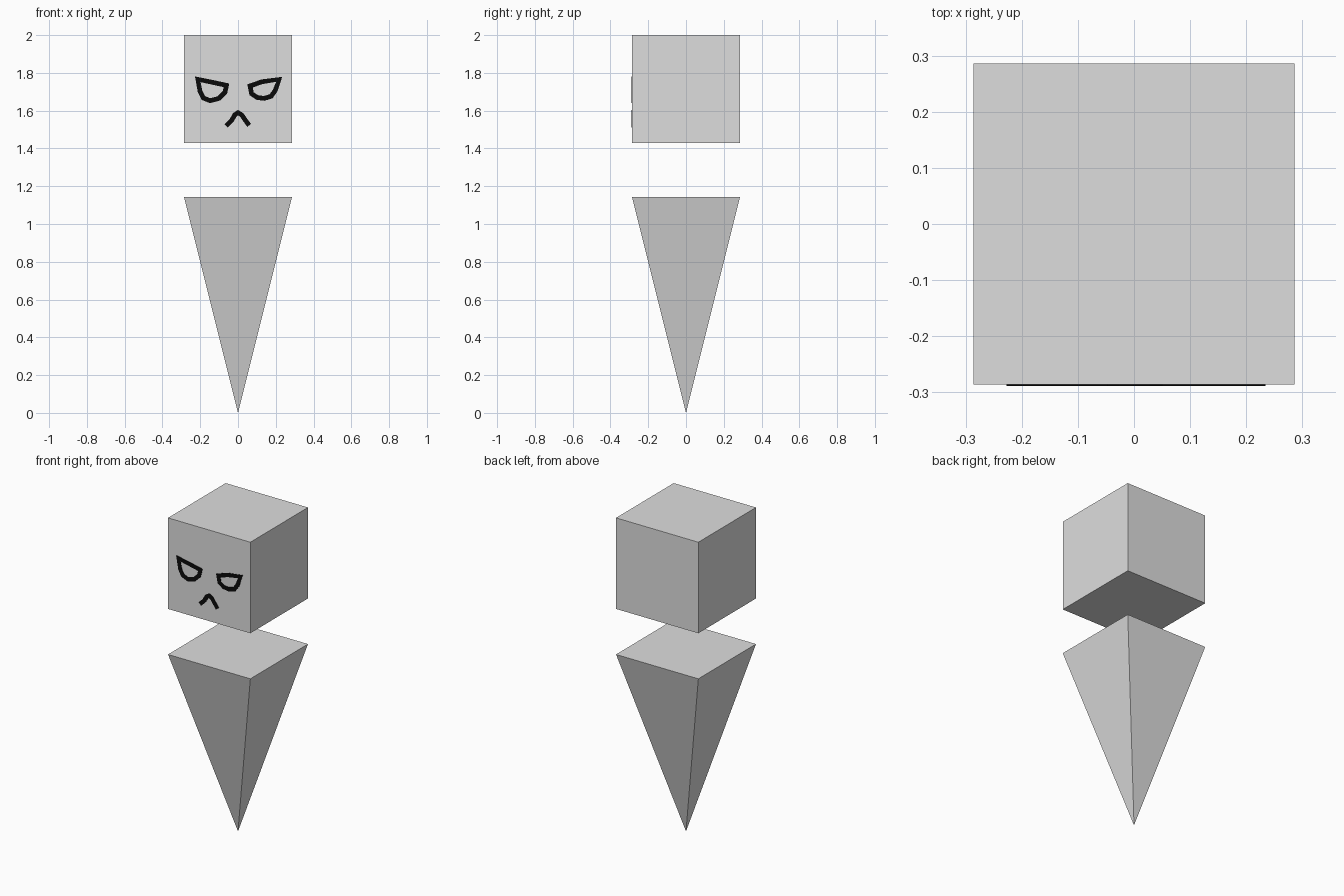
import bpy, bmesh, math
from mathutils import Vector

if "Cube" in bpy.data.objects:
    bpy.data.objects.remove(bpy.data.objects["Cube"])

HALF = 2 / 7          # half width of head and body
BODY_TOP = 8 / 7
STROKE = 0.025        # painted line width


def material(name, value):
    m = bpy.data.materials.new(name)
    m.diffuse_color = (value, value, value, 1)
    m.use_nodes = True
    m.node_tree.nodes["Principled BSDF"].inputs["Base Color"].default_value = m.diffuse_color
    return m


grey = material("light_grey", 0.73)
black = material("black", 0.003)


def add_object(name, bm, mat):
    bmesh.ops.recalc_face_normals(bm, faces=bm.faces)
    me = bpy.data.meshes.new(name)
    bm.to_mesh(me)
    bm.free()
    me.materials.append(mat)
    ob = bpy.data.objects.new(name, me)
    bpy.context.collection.objects.link(ob)
    return ob


def stroke(name, pts, closed):
    """Thin plate on the front of the head following a mitred (x, z) line."""
    pts = [Vector(p) for p in pts]
    n = len(pts)
    bm = bmesh.new()
    rails = []
    for i, p in enumerate(pts):
        a = pts[i - 1] if closed or i > 0 else p - (pts[1] - p)
        b = pts[(i + 1) % n] if closed or i < n - 1 else p + (p - pts[i - 1])
        d0, d1 = (p - a).normalized(), (b - p).normalized()
        n0, n1 = Vector((-d0.y, d0.x)), Vector((-d1.y, d1.x))
        m = (n0 + n1).normalized()
        off = m * (STROKE / 2 / max(m.dot(n0), 0.6))
        rails.append([bm.verts.new((q.x, -HALF - 0.003, q.y)) for q in (p + off, p - off)])
    for i in range(n if closed else n - 1):
        (a, b), (c, d) = rails[i], rails[(i + 1) % n]
        bm.faces.new((a, b, d, c))
    # give the plate its thickness, back into the head surface
    ext = bmesh.ops.extrude_face_region(bm, geom=bm.faces[:], use_keep_orig=True)
    for v in ext["geom"]:
        if isinstance(v, bmesh.types.BMVert):
            v.co.y += 0.004
    return add_object(name, bm, black)


# Head cube
bm = bmesh.new()
bmesh.ops.create_cube(bm, size=2 * HALF)
bmesh.ops.translate(bm, verts=bm.verts, vec=(0, 0, 2 - HALF))
add_object("head", bm, grey)

# Body: upside-down square pyramid
bm = bmesh.new()
tip = bm.verts.new((0, 0, 0))
rim = [bm.verts.new((x * HALF, y * HALF, BODY_TOP))
       for x, y in ((-1, -1), (1, -1), (1, 1), (-1, 1))]
bm.faces.new(rim)
for i in range(4):
    bm.faces.new((tip, rim[i], rim[(i + 1) % 4]))
add_object("body", bm, grey)

# Scowling eyes and frowning mouth
stroke("left_eye", [(-0.213, 1.766), (-0.130, 1.749), (-0.061, 1.734), (-0.069, 1.697),
                    (-0.101, 1.665), (-0.148, 1.653), (-0.183, 1.667), (-0.201, 1.702)], True)
stroke("right_eye", [(0.218, 1.766), (0.127, 1.753), (0.064, 1.731), (0.072, 1.690),
                     (0.101, 1.670), (0.138, 1.665), (0.175, 1.676), (0.197, 1.707)], True)
stroke("mouth", [(-0.063, 1.520), (-0.034, 1.548), (-0.017, 1.578), (0, 1.589),
                 (0.019, 1.578), (0.040, 1.548), (0.059, 1.522)], False)
